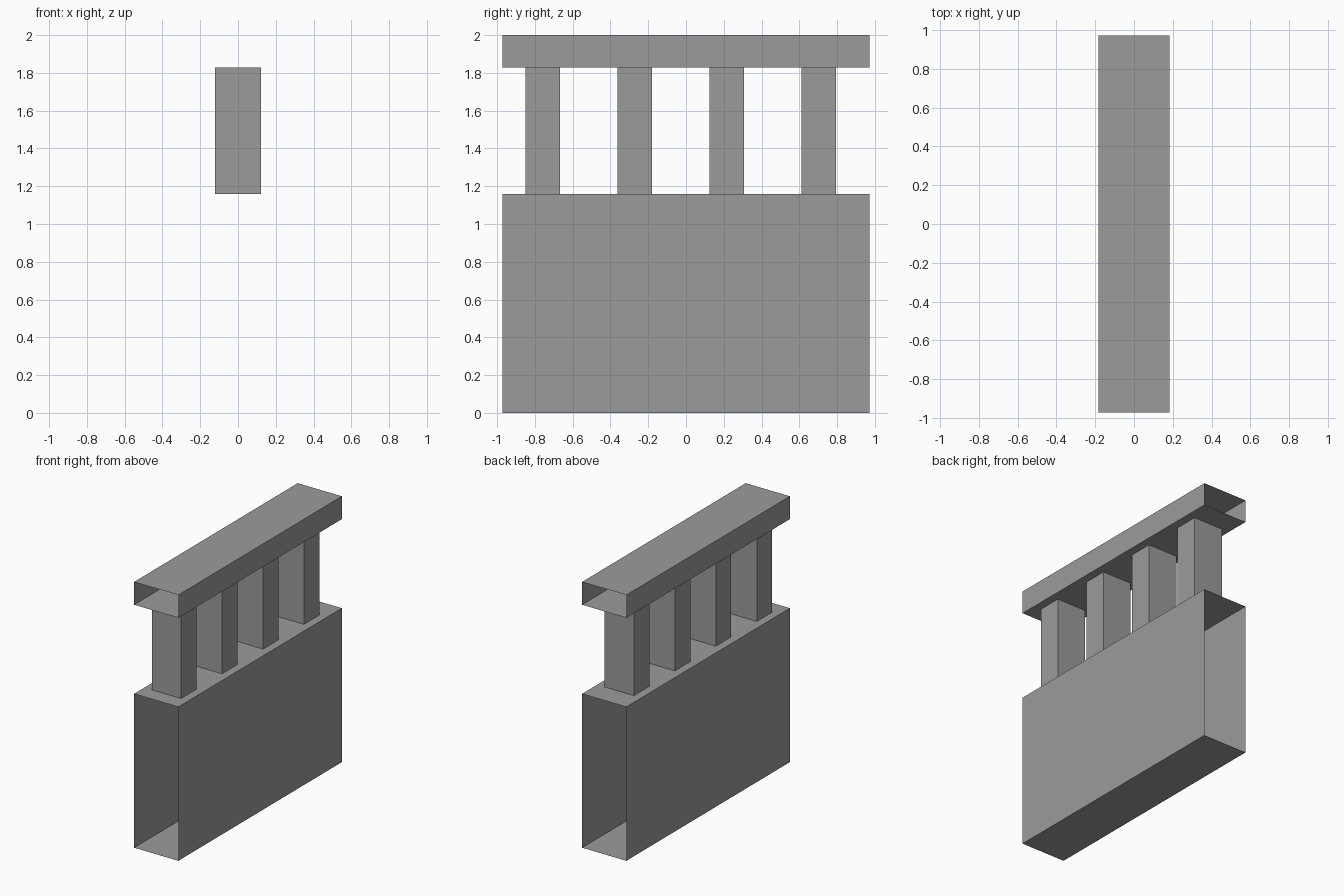
import bpy
import bmesh

if "Cube" in bpy.data.objects:
    bpy.data.objects.remove(bpy.data.objects["Cube"])

HALF_LEN = 0.972          # half length of wall along y
BAY = HALF_LEN / 2        # one bay per post

# Darker grey stone
stone = bpy.data.materials.new("stone")
stone.diffuse_color = (0.33, 0.33, 0.33, 1)
stone.use_nodes = True
stone.node_tree.nodes["Principled BSDF"].inputs["Base Color"].default_value = stone.diffuse_color


def box(name, x, y, z, open_axis):
    """Box from (min, max) ranges, with the two faces across open_axis left out."""
    bm = bmesh.new()
    bmesh.ops.create_cube(bm, size=1)
    for v in bm.verts:
        for i, (lo, hi) in enumerate((x, y, z)):
            v.co[i] = hi if v.co[i] > 0 else lo
    bm.normal_update()
    caps = [f for f in bm.faces if abs(f.normal[open_axis]) > 0.9]
    bmesh.ops.delete(bm, geom=caps, context='FACES_ONLY')
    mesh = bpy.data.meshes.new(name)
    bm.to_mesh(mesh)
    bm.free()
    mesh.materials.append(stone)
    obj = bpy.data.objects.new(name, mesh)
    bpy.context.collection.objects.link(obj)
    return obj


# Low wall and top rail, both open at their ends
box("base_wall", (-0.184, 0.184), (-HALF_LEN, HALF_LEN), (0, 1.158), 1)
box("top_rail", (-0.184, 0.184), (-HALF_LEN, HALF_LEN), (1.828, 2), 1)

# Four evenly spaced posts, open where they meet wall and rail
for i in range(4):
    start = -HALF_LEN + i * (BAY + 0.001) + BAY / 4
    box(f"post_{i + 1}", (-0.122, 0.122), (start, start + 0.183),
        (1.158, 1.828), 2)
